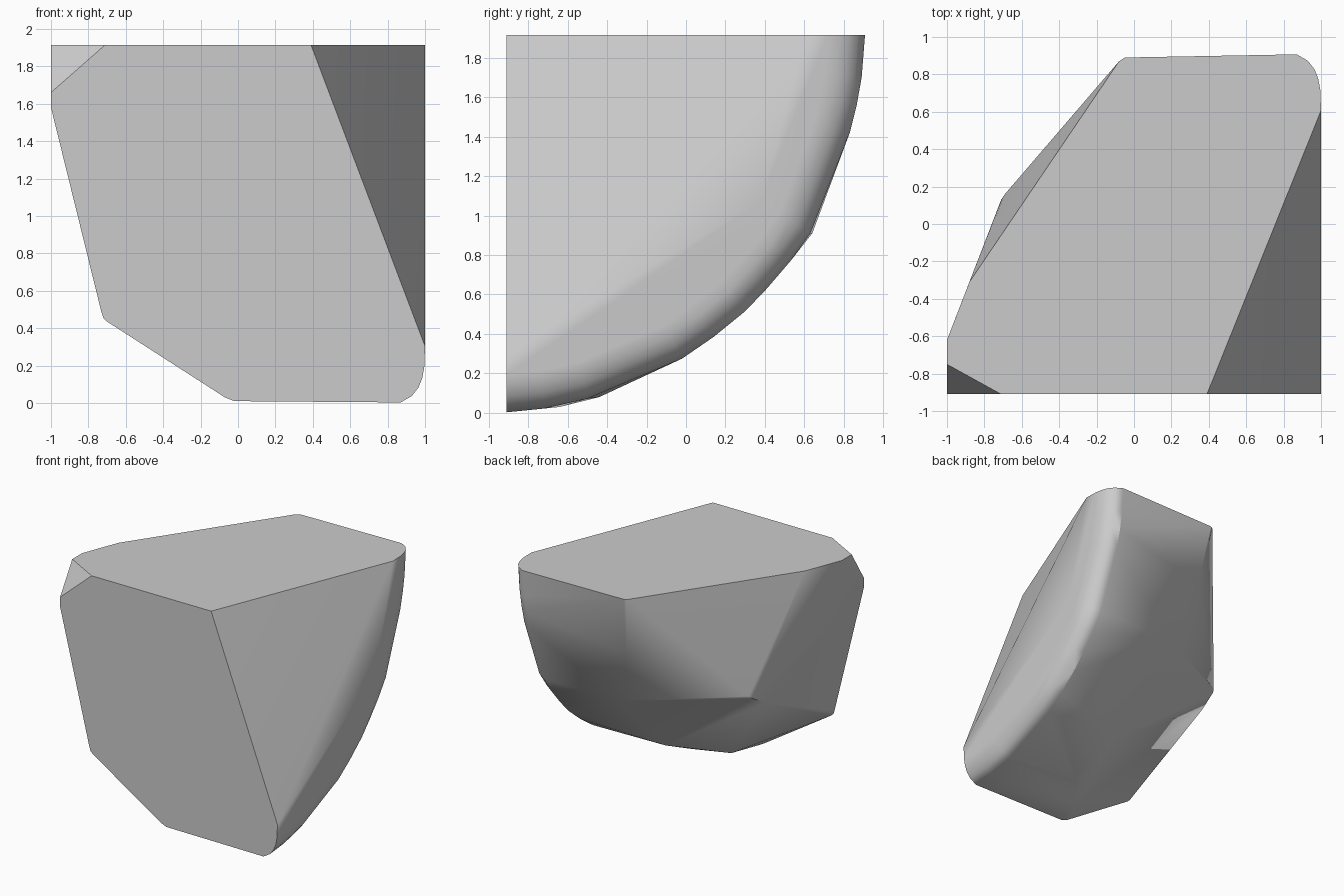
import bpy, bmesh, math
from mathutils import Vector

cube = bpy.data.objects.get("Cube")
if cube:
    bpy.data.objects.remove(cube, do_unlink=True)

FRONT, TOP = -0.91, 1.915

# Curved rim: a quarter sweep about the front top edge, given as (y, z)
arc = [(-0.91, 0.003), (-0.72, 0.022), (-0.5, 0.072), (-0.02, 0.275), (0.14, 0.385),
       (0.3, 0.515), (0.41, 0.63), (0.53, 0.77), (0.63, 0.91), (0.83, 1.42),
       (0.865, 1.56), (0.89, 1.7), (0.907, TOP)]
# Rounded edge of the rim: (x, inset towards the sweep axis)
rounding = [(1.0, 0.3), (0.996, 0.19), (0.985, 0.13), (0.965, 0.08),
            (0.93, 0.035), (0.87, 0.0)]

points = []
for y, z in arc:
    spoke = Vector((0, y - FRONT, z - TOP))
    for x, inset in rounding:
        p = spoke * (1 - inset / spoke.length)
        points.append((x, p.y + FRONT, p.z + TOP))

# Inner edge of the curved rim
points += [(-0.02, FRONT, 0.01), (-0.07, FRONT, 0.03), (0.03, -0.64, 0.03),
           (0.26, -0.44, 0.08), (0.2, -0.02, 0.285), (0.18, 0.64, 0.91),
           (0, 0.79, 1.41), (-0.05, 0.89, TOP), (-0.08, 0.87, TOP)]
# Chipped side and corner, then the sharp front top corner
points += [(-0.7, FRONT, 0.435), (-0.72, FRONT, 0.455), (-0.73, FRONT, 0.485),
           (-0.72, -0.02, 0.885), (-0.71, 0.13, 0.975), (-0.69, 0.16, 1.0),
           (-0.88, -0.31, TOP), (-1, -0.62, TOP), (-1, -0.75, TOP),
           (-0.71, FRONT, TOP), (-1, FRONT, 1.66), (-1, FRONT, 1.58),
           (0.39, FRONT, TOP)]

# Wrap the points in a convex solid
bm = bmesh.new()
for p in points:
    bm.verts.new(p)
bmesh.ops.convex_hull(bm, input=bm.verts[:])
loose = [v for v in bm.verts if not v.link_faces]
bmesh.ops.delete(bm, geom=loose, context="VERTS")
bmesh.ops.dissolve_limit(bm, angle_limit=math.radians(1),
                         verts=bm.verts[:], edges=bm.edges[:])
bmesh.ops.recalc_face_normals(bm, faces=bm.faces[:])
mesh = bpy.data.meshes.new("rock_chunk")
bm.to_mesh(mesh)
bm.free()

rock = bpy.data.objects.new("rock_chunk", mesh)
bpy.context.collection.objects.link(rock)

# Plain grey stone
grey = bpy.data.materials.new("light_grey")
grey.use_nodes = True
colour = (0.6, 0.6, 0.6, 1)
grey.diffuse_color = colour
grey.node_tree.nodes["Principled BSDF"].inputs["Base Color"].default_value = colour
mesh.materials.append(grey)

# Soft creases, with the large facets kept flat
bpy.ops.object.select_all(action="DESELECT")
rock.select_set(True)
bpy.context.view_layer.objects.active = rock
bpy.ops.object.shade_smooth_by_angle(angle=math.radians(32))
flat = rock.modifiers.new("flat_facets", "WEIGHTED_NORMAL")
flat.mode = "FACE_AREA"
flat.weight = 60
flat.keep_sharp = True
